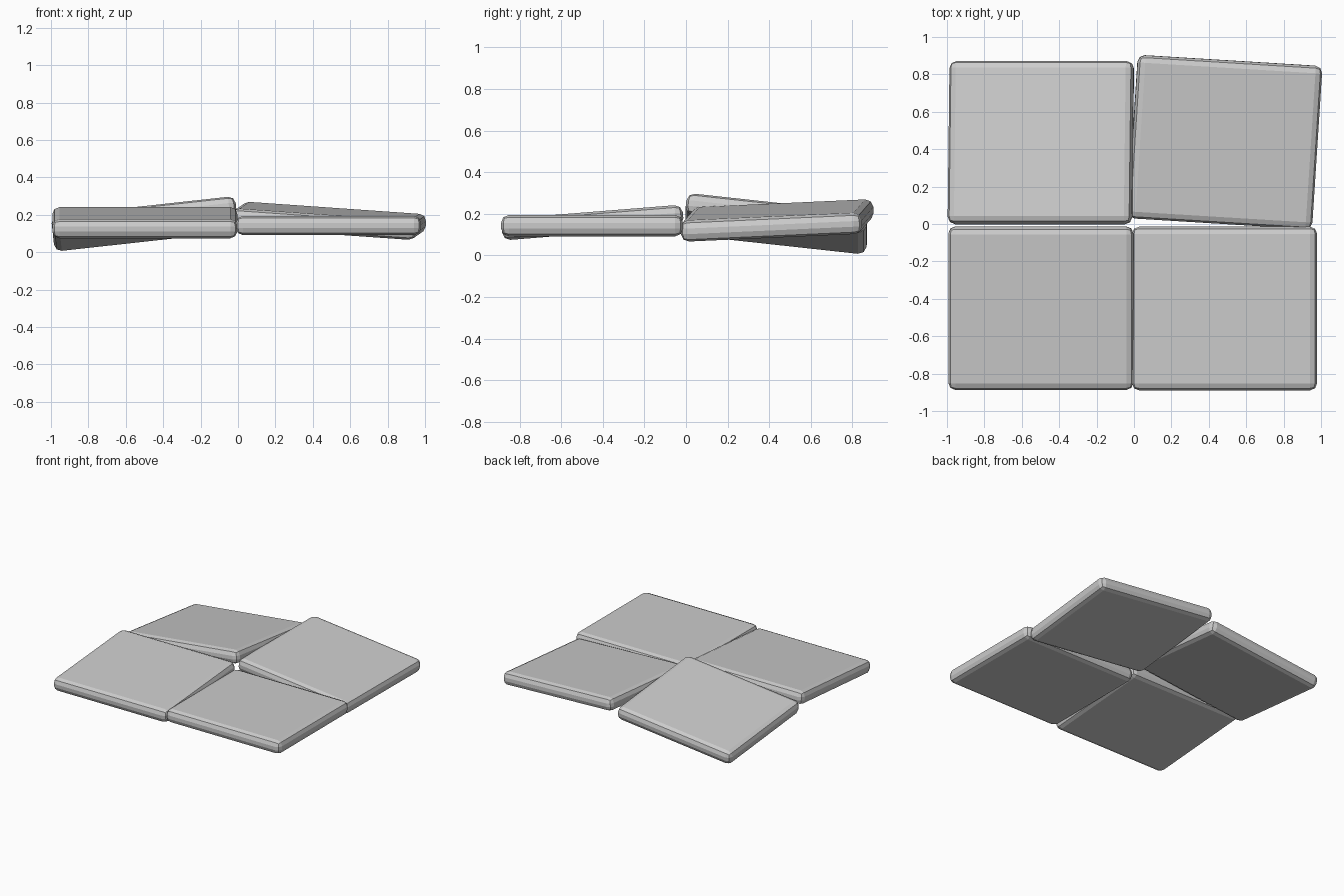
import bpy
from math import atan, radians

if "Cube" in bpy.data.objects:
    bpy.data.objects.remove(bpy.data.objects["Cube"])

# Stone slab: width, depth, thickness
SIZE = (0.99, 0.875, 0.103)


def slab(name, centre, slope_x=0, slope_y=0, turn=0):
    """Bevelled slab; slopes are the rise in z along x and y."""
    bpy.ops.mesh.primitive_cube_add(size=1, location=centre)
    ob = bpy.context.object
    ob.name = name
    ob.scale = SIZE
    bpy.ops.object.transform_apply(location=False, rotation=False, scale=True)
    ob.rotation_euler = (atan(slope_y), -atan(slope_x), radians(turn))
    bevel = ob.modifiers.new("edge_bevel", 'BEVEL')
    bevel.width = 0.038
    bevel.segments = 2
    return ob


# Four loosely laid paving slabs
slab("front_right_slab", (0.484, -0.452, 0.143))
slab("front_left_slab", (-0.498, -0.45, 0.158), slope_y=0.08)
slab("back_left_slab", (-0.498, 0.435, 0.152), slope_x=0.11, slope_y=-0.11)
slab("back_right_slab", (0.486, 0.438, 0.168), slope_x=-0.07, slope_y=0.045, turn=-3.5)
